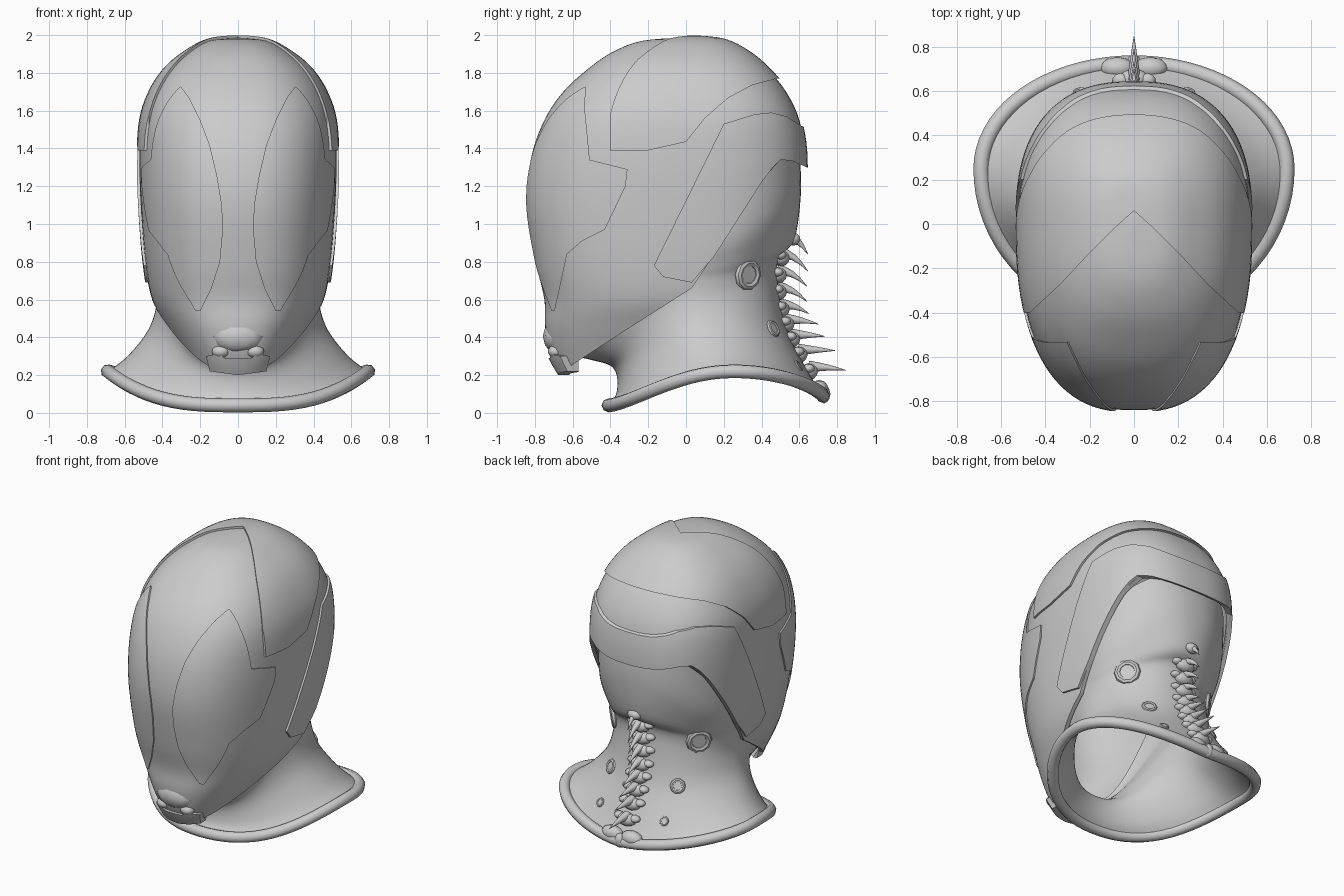
import bpy, bmesh
from math import sin, cos, pi, radians
from mathutils import Vector, Matrix

if "Cube" in bpy.data.objects:
    bpy.data.objects.remove(bpy.data.objects["Cube"])

# head sections: z, front y, half width, back y
HEAD = [(.15, -.62, .23, .50), (.3, -.71, .295, .53), (.45, -.745, .38, .56), (.6, -.75, .455, .58),
        (.8, -.795, .492, .60), (1.1, -.84, .515, .62), (1.35, -.82, .522, .63), (1.55, -.75, .51, .60),
        (1.7, -.65, .46, .53), (1.82, -.52, .38, .43), (1.91, -.39, .27, .32), (1.97, -.23, .15, .19),
        (1.987, 0, 0, 0)]
# neck rings: front y, front z, half width, centre y, side z, back y, back z, nape bulge, squareness
NECK = [(-.41, .04, .69, .25, .22, .725, .09, 0, 2), (-.37, .10, .585, .17, .30, .64, .23, 0, 2),
        (-.365, .19, .475, .10, .44, .53, .45, 0, 2), (-.40, .25, .43, .06, .58, .485, .70, 0, 2),
        (-.50, .28, .43, .05, .70, .48, .83, .015, 2), (-.58, .30, .45, .05, .78, .51, .92, .065, 2.1),
        (-.60, .32, .482, .02, .92, .575, 1.2, .035, 2.35), (-.60, .34, .485, 0, 1.2, .59, 1.45, 0, 2.5)]


def spline(rows, u):
    """Catmull-Rom interpolation between rows of numbers."""
    n = len(rows) - 1
    i = min(int(u), n - 1)
    f = u - i
    a, b, c, d = (rows[max(0, min(n, i + k))] for k in (-1, 0, 1, 2))
    return [.5 * (2*q + (r-p)*f + (2*p-5*q+4*r-s)*f*f + (3*q-p-3*r+s)*f**3)
            for p, q, r, s in zip(a, b, c, d)]


def power(v, k):
    return abs(v)**k * (1 if v > 0 else -1)


def head_point(u, t):
    z, yf, w, yb = spline(HEAD, u)
    s, c = power(sin(t), 2/2.5), power(cos(t), 2/2.5)
    return Vector((w * s, (yf if c > 0 else -yb) * c, z))


def neck_point(u, t):
    yf, zf, w, yc, zs, yb, zb, bulge, n = spline(NECK, u)
    s, c = power(sin(t), 2/n), power(cos(t), 2/n)
    if c > 0:
        return Vector((w*s, yc + (yf-yc)*c, zf + (zs-zf)*abs(sin(t))**3))
    return Vector((w*s, yc - (yb-yc)*c + bulge*cos(t)**6, zb + (zs-zb)*abs(sin(t))**1.5))


def activate(ob):
    bpy.ops.object.select_all(action='DESELECT')
    ob.select_set(True)
    bpy.context.view_layer.objects.active = ob


def smooth(ob, angle=32):
    activate(ob)
    bpy.ops.object.shade_smooth_by_angle(angle=radians(angle))


def to_object(name, bm):
    me = bpy.data.meshes.new(name)
    bm.to_mesh(me)
    bm.free()
    ob = bpy.data.objects.new(name, me)
    bpy.context.collection.objects.link(ob)
    return ob


def loft(name, func, rows, nu, nt, out, thick):
    """Lofted shell, pushed out along its normals, then given thickness inward."""
    bm = bmesh.new()
    g = [[bm.verts.new(func((rows-1) * i / nu, 2*pi*j/nt)) for j in range(nt)] for i in range(nu + 1)]
    for i in range(nu):
        for j in range(nt):
            k = (j + 1) % nt
            bm.faces.new((g[i][j], g[i][k], g[i+1][k], g[i+1][j]))
    bmesh.ops.remove_doubles(bm, verts=bm.verts, dist=1e-5)
    bm.normal_update()
    face = max(bm.faces, key=lambda f: f.calc_center_median().x)
    if face.normal.x < 0:
        bmesh.ops.reverse_faces(bm, faces=bm.faces)
        bm.normal_update()
    for v, n in [(v, v.normal.copy()) for v in bm.verts]:
        v.co += n * out
    ob = to_object(name, bm)
    m = ob.modifiers.new('thickness', 'SOLIDIFY')
    m.thickness, m.offset = thick, -1
    activate(ob)
    bpy.ops.object.modifier_apply(modifier=m.name)
    return ob


def keep(ob, axis, poly, lo=-2, hi=2.5):
    """Keep only what lies inside an outline extruded along an axis."""
    place = {'x': lambda a, b, d: (d, a, b), 'y': lambda a, b, d: (a, d, b), 'z': lambda a, b, d: (a, b, d)}[axis]
    bm = bmesh.new()
    p, q = ([bm.verts.new(place(a, b, d)) for a, b in poly] for d in (lo, hi))
    bm.faces.new(p)
    bm.faces.new(q)
    for i in range(len(p)):
        k = (i + 1) % len(p)
        bm.faces.new((p[i], p[k], q[k], q[i]))
    bmesh.ops.recalc_face_normals(bm, faces=bm.faces)
    cutter = to_object('cutter', bm)
    cutter.hide_render = True
    m = ob.modifiers.new('cut', 'BOOLEAN')
    m.operation, m.solver, m.object = 'INTERSECT', 'EXACT', cutter
    activate(ob)
    bpy.ops.object.modifier_apply(modifier=m.name)
    bpy.data.objects.remove(cutter)


def panel(name, out, thick, *cuts):
    ob = loft(name, head_point, len(HEAD), 60, 96, out, thick)
    for cut in cuts:
        keep(ob, *cut)
    smooth(ob)
    return ob


# helmet shell with slanted jaw line
panel('helmet_shell', 0, .025, ('x', [(-1.2, .23), (-.64, .23), (-.3, .45), (.03, .66), (.15, .84), (.4, 1.23),
                                      (.5, 1.34), (1, 1.31), (1, 2.2), (-1.2, 2.2)]))

# crown plate: V front edge seen from the top, swept lower edge seen from the side
vee = [(.1, -.03), (.2, -.13), (.33, -.27), (.47, -.4), (1, -.44), (1, 1)]
panel('crown_plate', .014, .024,
      ('z', [(0, .06)] + vee + [(-x, y) for x, y in reversed(vee)]),
      ('x', [(-1, 1.39), (-.2, 1.39), (0, 1.435), (.1, 1.56), (.22, 1.665), (.35, 1.735), (.48, 1.77),
             (.9, 1.8), (.9, 2.2), (-1, 2.2)]))

# wrap-around rear plate
panel('rear_plate', .014, .03, ('x', [(.2, 1.53), (-.17, .78), (-.12, .72), (.03, .69), (.15, .83), (.4, 1.22),
                                      (.46, 1.3), (.5, 1.34), (.56, 1.335), (.8, 1.23), (.8, 1.44), (.61, 1.52),
                                      (.53, 1.57), (.45, 1.59), (.36, 1.58)]))

# face lenses: rear edge from the side, inner edge from the front
lens_side = [(-.53, 1.82), (-.535, 1.6), (-.51, 1.34), (-.31, 1.29), (-.32, 1.2), (-.43, .97), (-.55, .91),
             (-.63, .84), (-.66, .7), (-.7, .52), (-1.2, .5), (-1.2, 1.82)]
lens_front = [(.33, 1.765), (.26, 1.67), (.2, 1.55), (.15, 1.42), (.11, 1.25), (.085, 1.1), (.08, .97),
              (.095, .8), (.14, .66), (.2, .54), (1, .5), (1, 1.8)]
for side, s in (('left', -1), ('right', 1)):
    panel('face_lens_' + side, .01, .02, ('x', lens_side), ('y', [(s*x, z) for x, z in lens_front]))

# chin guard and mouth bump
panel('chin_guard', .02, .05, ('y', [(-.17, .3), (-.15, .22), (0, .2), (.15, .22), (.17, .3), (.1, .315),
                                     (.07, .29), (-.07, .29), (-.1, .315)], -1.2, -.57))


def balls(name, items):
    """Spheres merged into one object: centre, scale."""
    bm = bmesh.new()
    for pos, sc in items:
        bmesh.ops.create_icosphere(bm, subdivisions=2, radius=1,
                                   matrix=Matrix.Translation(pos) @ Matrix.Diagonal((*sc, 1)))
    ob = to_object(name, bm)
    smooth(ob, 60)


balls('mouth_bump', [((0, -.69, .405), (.14, .068, .09)), ((-.09, -.69, .325), (.05, .042, .035)),
                     ((.09, -.69, .325), (.05, .042, .035))])

# neck and collar
neck = loft('neck', neck_point, len(NECK), 35, 72, 0, .02)
smooth(neck, 50)


def tube(name, splines, depth, cyclic=False):
    """Round curve object; each spline is a list of (point, radius)."""
    cu = bpy.data.curves.new(name, 'CURVE')
    cu.dimensions = '3D'
    cu.bevel_depth, cu.bevel_resolution = depth, 2
    for pts in splines:
        sp = cu.splines.new('POLY')
        sp.points.add(len(pts) - 1)
        sp.use_cyclic_u, sp.use_smooth = cyclic, True
        for p, (co, r) in zip(sp.points, pts):
            p.co, p.radius = (*co, 1), r
    bpy.context.collection.objects.link(bpy.data.objects.new(name, cu))


tube('collar_rim', [[(neck_point(0, 2*pi*j/72), 1) for j in range(72)]], .037, True)

# spine: vertebrae with side knobs, and back-swept spikes
bones = [(.50, .82), (.485, .73), (.485, .64), (.50, .55), (.525, .47), (.555, .39), (.595, .31), (.65, .22)]
tips = [(.645, .75), (.64, .67), (.64, .59), (.65, .525), (.70, .47), (.735, .405), (.79, .33), (.848, .225)]
tube('spine_spikes', [[(Vector((0, y + (ty-y)*f, z + .025 + (tz-z-.025)*f*f)), 1.05 - f)
                       for f in (0, .25, .5, .75, 1)] for (y, z), (ty, tz) in
                      zip([(.55, .9)] + bones, [(.645, .84)] + tips)], .03)
parts = [((0, .57, .92), (.05, .035, .035))]
for y, z in bones:
    parts.append(((0, y + .005, z), (.07, .045, .045)))
    parts += [((s*.06, y, z + .015), (.038, .032, .024)) for s in (-1, 1)]
parts += [((x, .705, .125), (.08, .05, .05)) for x in (-.075, .075)]
parts.append(((0, .73, .1), (.035, .035, .05)))
balls('spine_vertebrae', parts)

# round ports on the neck, each a ring around a sunken plug
for label, u, deg, r in (('large', 3.9, 130, .08), ('medium', 2, 147, .047), ('small', 1, 155, .03)):
    for side, s in (('left', -1), ('right', 1)):
        t = radians(deg) * s
        p = neck_point(u, t)
        n = (neck_point(u + .1, t) - neck_point(u - .1, t)).cross(neck_point(u, t + .05) - neck_point(u, t - .05))
        n = -n if n.x * s < 0 else n
        rot = n.to_track_quat('Z', 'Y')
        bpy.ops.mesh.primitive_torus_add(major_segments=10, minor_segments=8, major_radius=r*.8,
                                         minor_radius=r*.28, location=p, rotation=rot.to_euler())
        ring = bpy.context.object
        ring.name = f'port_ring_{label}_{side}'
        smooth(ring, 40)
        bpy.ops.mesh.primitive_cylinder_add(vertices=10, radius=r*.65, depth=r*.3, location=p,
                                            rotation=rot.to_euler())
        bpy.context.object.name = f'port_plug_{label}_{side}'
